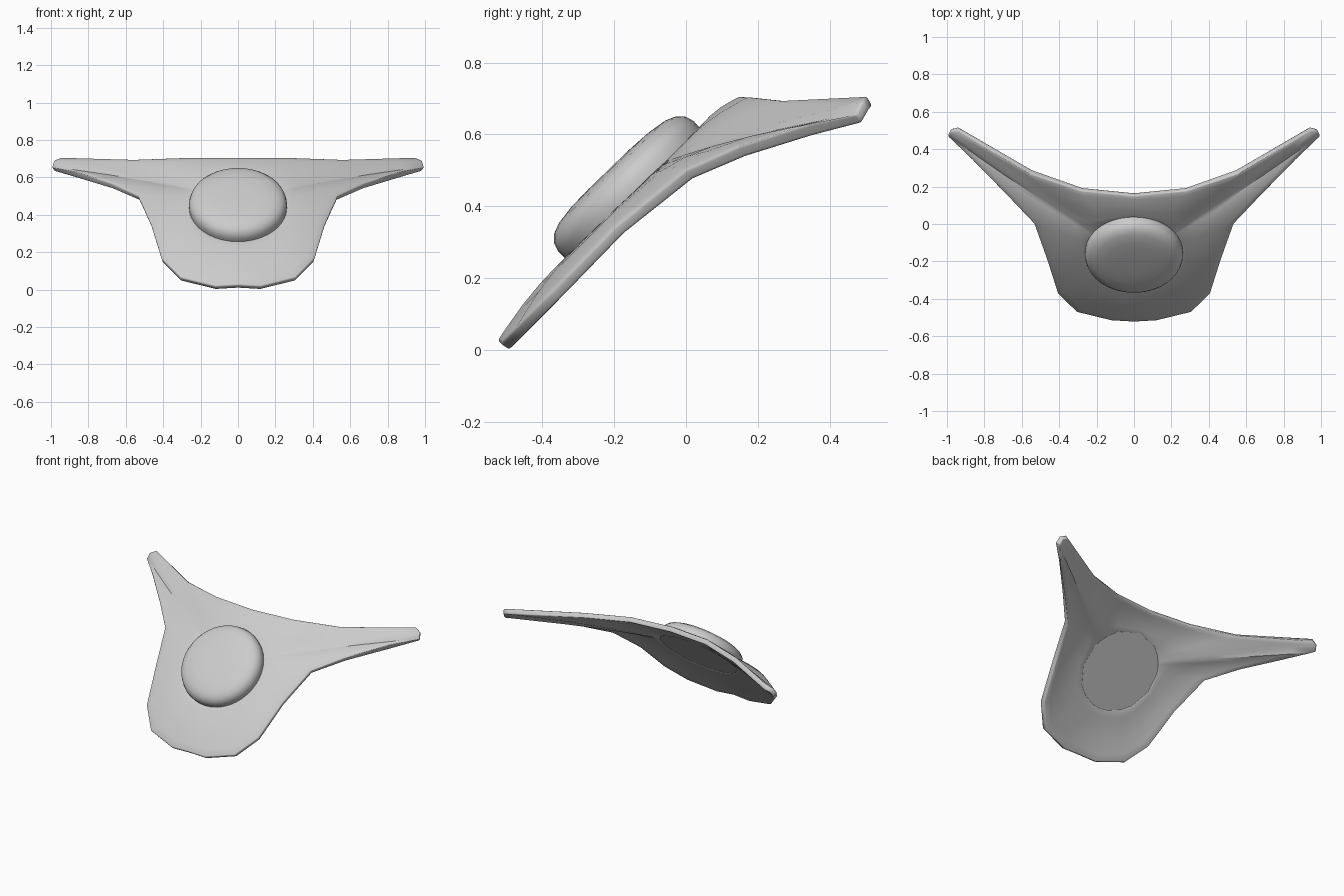
import bpy, bmesh
from math import sin, cos, atan2, pi
from mathutils import Vector, Matrix

if "Cube" in bpy.data.objects:
    bpy.data.objects.remove(bpy.data.objects["Cube"])

# Tilted frame shared by plate and boss: X across, U up the slope, N outward
X = Vector((1, 0, 0))
U = Vector((0, 0.72, 0.694)).normalized()
N = Vector((0, -U.z, U.y))
C = Vector((0, -0.15, 0.4375))


def finish(bm, name, angle):
    bmesh.ops.recalc_face_normals(bm, faces=bm.faces)
    me = bpy.data.meshes.new(name)
    bm.to_mesh(me)
    bm.free()
    ob = bpy.data.objects.new(name, me)
    bpy.context.collection.objects.link(ob)
    bpy.ops.object.select_all(action='DESELECT')
    ob.select_set(True)
    bpy.context.view_layer.objects.active = ob
    bpy.ops.object.shade_smooth_by_angle(angle=angle)
    return ob


# Plate: right half of the outline, bottom to top, then mirrored
half = [(0.12, -0.50, 0.005), (0.305, -0.455, 0.05), (0.405, -0.355, 0.15),
        (0.46, -0.18, 0.33), (0.53, 0.015, 0.485), (0.675, 0.165, 0.55),
        (0.865, 0.355, 0.61), (0.99, 0.485, 0.64), (0.98, 0.505, 0.675),
        (0.945, 0.515, 0.688), (0.555, 0.285, 0.68), (0.28, 0.19, 0.688)]
outline = [(0, -0.507, 0.012)] + half + [(0, 0.163, 0.688)]
outline += [(-x, y, z) for x, y, z in reversed(half)]

bm = bmesh.new()
rings = []
for t in (0, 0.15, 0.35, 0.6, 0.85, 1):
    ring = []
    for p in outline:
        edge = Vector(p) + N * 0.006
        d = edge - C
        a = atan2(d.dot(U), d.x)
        rim = C - N * 0.016 + (X * cos(a) + U * sin(a)) * 0.252
        ring.append(bm.verts.new(rim.lerp(edge, t) + N * 0.01 * sin(pi * t)))
    rings.append(ring)
n = len(outline)
for r0, r1 in zip(rings, rings[1:]):
    for i in range(n):
        j = (i + 1) % n
        bm.faces.new((r0[i], r1[i], r1[j], r0[j]))
plate = finish(bm, "winged_plate", 0.7)
sol = plate.modifiers.new("thickness", 'SOLIDIFY')
sol.thickness = 0.032
sol.offset = 0
bev = plate.modifiers.new("soft_edge", 'BEVEL')
bev.width = 0.007
bev.segments = 2
bev.limit_method = 'ANGLE'
bev.angle_limit = 0.9

# Boss: shallow rounded dome turned about N, with a flat back cap
profile = [(0.258, -0.03), (0.261, 0.0), (0.262, 0.025), (0.254, 0.05),
           (0.235, 0.069), (0.205, 0.081), (0.15, 0.089), (0.08, 0.092)]
seg = 40
bm = bmesh.new()
loops = [[bm.verts.new((r * cos(2 * pi * i / seg), r * sin(2 * pi * i / seg), h))
          for i in range(seg)] for r, h in profile]
for a, b in zip(loops, loops[1:]):
    for i in range(seg):
        j = (i + 1) % seg
        bm.faces.new((a[i], a[j], b[j], b[i]))
bm.faces.new(loops[-1])
bm.faces.new(loops[0][::-1])
M = Matrix((X, U, N)).transposed().to_4x4()
M.translation = C
bm.transform(M)
finish(bm, "round_boss", 0.7)
